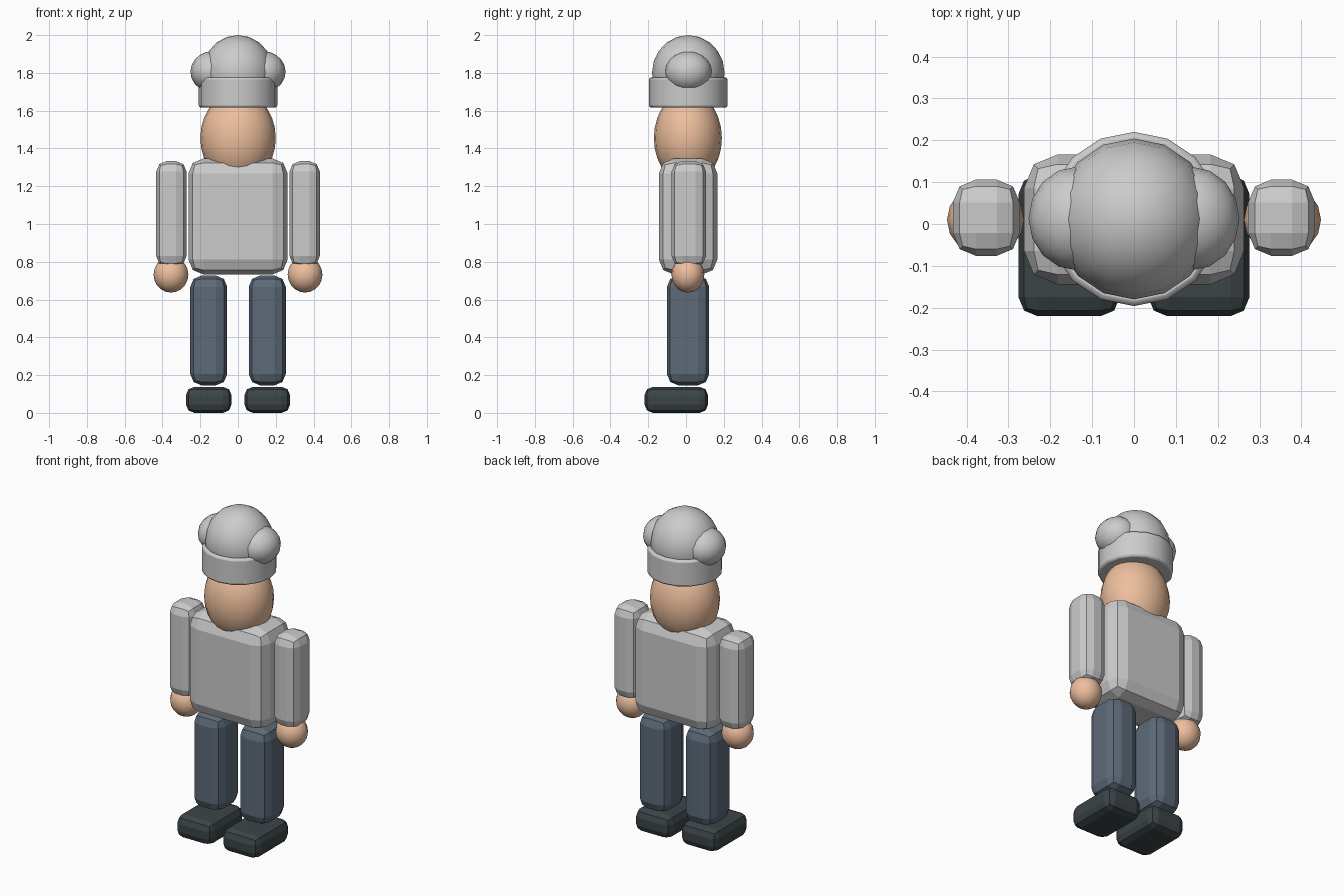
import bpy
import math

if "Cube" in bpy.data.objects:
    bpy.data.objects.remove(bpy.data.objects["Cube"])


def material(name, rgb):
    m = bpy.data.materials.new(name)
    m.diffuse_color = (*rgb, 1)
    m.use_nodes = True
    m.node_tree.nodes["Principled BSDF"].inputs["Base Color"].default_value = m.diffuse_color
    return m


SKIN = material("skin", (0.85, 0.52, 0.34))
DENIM = material("trousers", (0.11, 0.145, 0.19))
LEATHER = material("shoes", (0.045, 0.059, 0.064))
CY = 0.01  # body axis in y


def finish(ob, name, mat):
    ob.name = name
    if mat:
        ob.data.materials.append(mat)
    return ob


def bevel(ob, width, segments):
    m = ob.modifiers.new("bevel", "BEVEL")
    m.width, m.segments = width, segments
    m.limit_method = "ANGLE"
    m.angle_limit = math.radians(40)


def block(name, lo, hi, width, mat=None):
    """Flat-shaded box from corner to corner with chamfered edges."""
    mid = [(a + b) / 2 for a, b in zip(lo, hi)]
    bpy.ops.mesh.primitive_cube_add(size=1, location=mid)
    ob = bpy.context.object
    ob.scale = [b - a for a, b in zip(lo, hi)]
    bpy.ops.object.transform_apply(location=False, rotation=False, scale=True)
    bevel(ob, width, 2)
    return finish(ob, name, mat)


def ball(name, loc, radii, mat=None, segments=16, rings=10):
    """Smooth ellipsoid."""
    bpy.ops.mesh.primitive_uv_sphere_add(segments=segments, ring_count=rings, radius=1, location=loc)
    ob = bpy.context.object
    ob.scale = radii
    bpy.ops.object.transform_apply(location=False, rotation=False, scale=True)
    bpy.ops.object.shade_smooth()
    return finish(ob, name, mat)


# torso and head
block("torso", (-0.263, -0.144, 0.733), (0.263, 0.166, 1.347), 0.08)
ball("head", (0, CY, 1.455), (0.2, 0.18, 0.245), SKIN, 20, 14)

# limbs, left and right
for side, s in (("left", 1), ("right", -1)):
    def pair(part, x, half, y, z, width, mat=None):
        block(f"{side}_{part}", (s * x - half, y[0], z[0]), (s * x + half, y[1], z[1]), width, mat)

    pair("arm", 0.353, 0.08, (-0.076, 0.106), (0.775, 1.333), 0.055)
    ball(f"{side}_hand", (s * 0.355, CY, 0.732), (0.092, 0.087, 0.095), SKIN)
    pair("leg", 0.155, 0.098, (-0.101, 0.123), (0.146, 0.727), 0.06, DENIM)
    pair("shoe", 0.155, 0.121, (-0.22, 0.117), (0.0, 0.138), 0.045, LEATHER)
    ball(f"{side}_hat_puff", (s * 0.136, CY + 0.003, 1.806), (0.116, 0.124, 0.108))

# hat band and crown puff
bpy.ops.mesh.primitive_cylinder_add(vertices=16, radius=0.208, depth=0.16, location=(0, CY + 0.002, 1.696))
band = finish(bpy.context.object, "hat_band", None)
bevel(band, 0.012, 2)
bpy.ops.object.shade_smooth_by_angle(angle=math.radians(35))
ball("hat_crown", (0, CY + 0.002, 1.80), (0.19, 0.192, 0.2))
